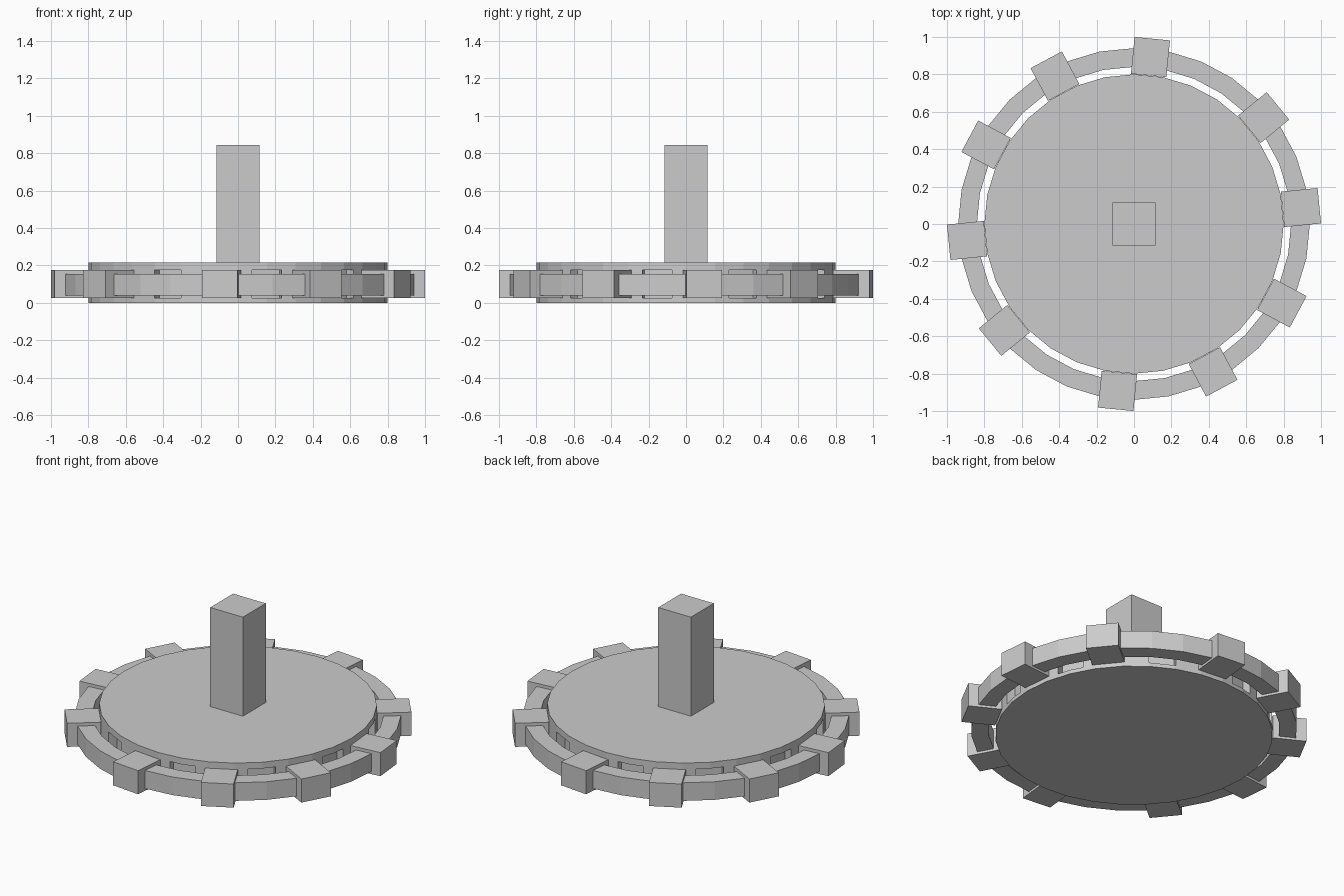
import bpy, bmesh
from math import pi, sin, cos
from mathutils import Matrix

if "Cube" in bpy.data.objects:
    bpy.data.objects.remove(bpy.data.objects["Cube"])

SEG = 32
STEP = 2 * pi / SEG


def finish(name, bm):
    bmesh.ops.recalc_face_normals(bm, faces=bm.faces[:])
    mesh = bpy.data.meshes.new(name)
    bm.to_mesh(mesh)
    bm.free()
    ob = bpy.data.objects.new(name, mesh)
    bpy.context.collection.objects.link(ob)
    return ob


def add_box(bm, r0, r1, width, z0, z1, angle=0.0):
    """Box spanning r0..r1 along the given direction."""
    m = (Matrix.Rotation(angle, 4, 'Z')
         @ Matrix.Translation(((r0 + r1) / 2, 0, (z0 + z1) / 2))
         @ Matrix.Diagonal((r1 - r0, width, z1 - z0, 1)))
    bmesh.ops.create_cube(bm, size=1, matrix=m)


# base disc
bm = bmesh.new()
bmesh.ops.create_cone(bm, cap_ends=True, segments=SEG, radius1=0.8, radius2=0.8,
                      depth=0.215, matrix=Matrix.Translation((0, 0, 0.1075)))
disc = finish("base_disc", bm)

# shallow pockets in the disc rim, between the blocks
bm = bmesh.new()
for k in (1.5, 5, 8.5, 11.5, 14.5):
    for half in (0, 16):
        add_box(bm, 0.74, 0.9, 0.16, 0.025, 0.175, (k + half + 0.5) * STEP)
cutter = finish("pocket_cutter", bm)
cutter.hide_render = True
cutter.hide_viewport = True
cutter.display_type = 'WIRE'
mod = disc.modifiers.new("pockets", 'BOOLEAN')
mod.operation = 'DIFFERENCE'
mod.solver = 'EXACT'
mod.object = cutter

# outer ring, square section
bm = bmesh.new()
profile = [(0.84, 0.04), (0.94, 0.04), (0.94, 0.155), (0.84, 0.155)]
loops = [[bm.verts.new((r * cos(i * STEP), r * sin(i * STEP), z)) for r, z in profile]
         for i in range(SEG)]
for i in range(SEG):
    a, b = loops[i], loops[(i + 1) % SEG]
    for j in range(4):
        n = (j + 1) % 4
        bm.faces.new((a[j], b[j], b[n], a[n]))
finish("outer_ring", bm)

# ten blocks, centred on ring facets
bm = bmesh.new()
for k in (0, 3, 7, 10, 13):
    for half in (0, 16):
        add_box(bm, 0.798, 0.9955, 0.19, 0.025, 0.175, (k + half + 0.5) * STEP)
finish("ring_blocks", bm)

# centre post
bm = bmesh.new()
add_box(bm, -0.115, 0.115, 0.23, 0.2, 0.845)
finish("centre_post", bm)
